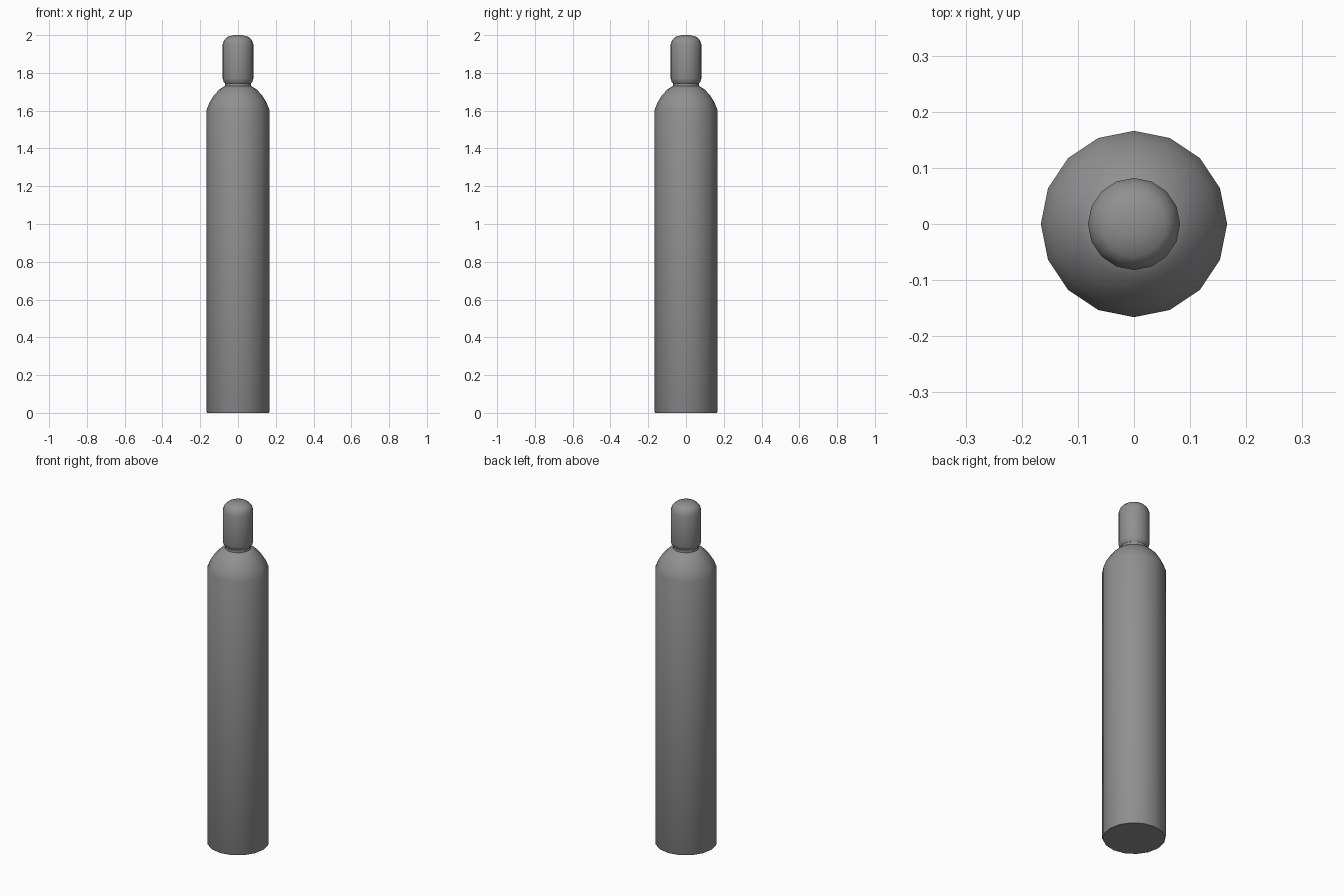
import bpy, bmesh, math

if "Cube" in bpy.data.objects:
    bpy.data.objects.remove(bpy.data.objects["Cube"])

steel = bpy.data.materials.new("dark_grey_paint")
steel.diffuse_color = (0.28, 0.28, 0.28, 1.0)
steel.use_nodes = True
steel.node_tree.nodes["Principled BSDF"].inputs["Base Color"].default_value = steel.diffuse_color


def lathe(name, profile, sides):
    """Revolve (radius, z) points about the z axis and cap both ends."""
    bm = bmesh.new()
    rings = []
    for r, z in profile:
        rings.append([bm.verts.new((r * math.cos(2 * math.pi * i / sides),
                                    r * math.sin(2 * math.pi * i / sides), z))
                      for i in range(sides)])
    for a, b in zip(rings, rings[1:]):
        for i in range(sides):
            j = (i + 1) % sides
            bm.faces.new((a[i], a[j], b[j], b[i]))
    bm.faces.new(rings[0][::-1])
    bm.faces.new(rings[-1])
    mesh = bpy.data.meshes.new(name)
    bm.to_mesh(mesh)
    bm.free()
    mesh.materials.append(steel)
    obj = bpy.data.objects.new(name, mesh)
    bpy.context.collection.objects.link(obj)
    bpy.ops.object.select_all(action='DESELECT')
    obj.select_set(True)
    bpy.context.view_layer.objects.active = obj
    bpy.ops.object.shade_smooth_by_angle(angle=math.radians(40))
    return obj


# Tall cylinder with rounded shoulder
lathe("tank_body", [(0.163, 0.0), (0.166, 0.006), (0.166, 1.605), (0.150, 1.645),
                    (0.125, 1.685), (0.095, 1.715), (0.066, 1.733)], 16)

# Short neck collar between tank and cap
lathe("neck_collar", [(0.069, 1.728), (0.069, 1.750)], 16)

# Protective valve cap with flared base and rounded top
lathe("valve_cap", [(0.070, 1.745), (0.077, 1.755), (0.082, 1.772), (0.082, 1.950),
                    (0.074, 1.974), (0.058, 1.990), (0.022, 2.0)], 16)
